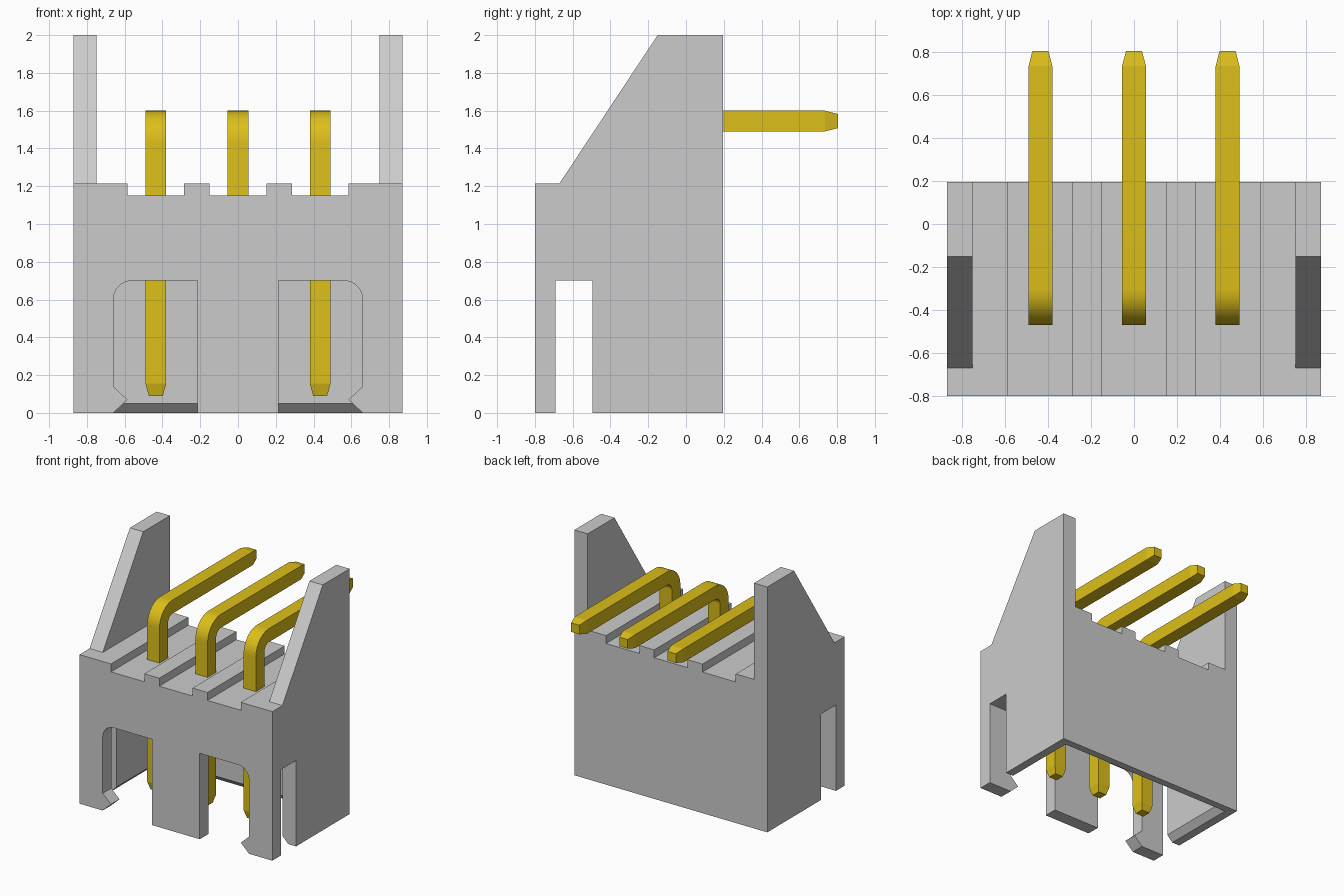
import bpy, bmesh, math

if "Cube" in bpy.data.objects:
    bpy.data.objects.remove(bpy.data.objects["Cube"])


def finish(name, bm):
    bmesh.ops.recalc_face_normals(bm, faces=bm.faces)
    me = bpy.data.meshes.new(name)
    bm.to_mesh(me)
    bm.free()
    ob = bpy.data.objects.new(name, me)
    bpy.context.collection.objects.link(ob)
    return ob


def loft(name, loops):
    """Skin a closed solid through loops with equal point counts."""
    bm = bmesh.new()
    rings = [[bm.verts.new(p) for p in loop] for loop in loops]
    n = len(rings[0])
    for r, s in zip(rings, rings[1:]):
        for i in range(n):
            j = (i + 1) % n
            bm.faces.new((r[i], r[j], s[j], s[i]))
    bm.faces.new(rings[0])
    bm.faces.new(rings[-1])
    return finish(name, bm)


def prism(name, pts, axis, a, b):
    """Extrude a profile: axis 'x' takes (y, z) points, 'y' takes (x, z)."""
    place = (lambda p, t: (t, p[0], p[1])) if axis == 'x' else (lambda p, t: (p[0], t, p[1]))
    return loft(name, [[place(p, t) for p in pts] for t in (a, b)])


def cut(target, cutter):
    cutter.hide_render = True
    mod = target.modifiers.new("cut", 'BOOLEAN')
    mod.operation, mod.solver, mod.object = 'DIFFERENCE', 'EXACT', cutter
    bpy.context.view_layer.objects.active = target
    bpy.ops.object.modifier_apply(modifier=mod.name)
    bpy.data.objects.remove(cutter)


FRONT, BACK, HALF = -0.80, 0.195, 0.87
INNER, RIDGE, GROOVE, CEIL = 0.75, 1.215, 1.15, 0.70

# Housing: front outline with tall side wings and three grooves on top
right = [(HALF, 0), (HALF, 2), (INNER, 2), (INNER, RIDGE), (0.585, RIDGE),
         (0.585, GROOVE), (0.285, GROOVE), (0.285, RIDGE), (0.15, RIDGE), (0.15, GROOVE)]
outline = right + [(-x, z) for x, z in reversed(right)]
housing = prism("housing", outline, 'y', FRONT, BACK)

# Sloped front edge of the wings
cut(housing, prism("wing_slope", [(-0.67, RIDGE), (-0.15, 2), (-0.15, 2.2),
                                  (-1, 2.2), (-1, RIDGE)], 'x', -1, 1))


# Cavity open at the bottom, chamfered rim on the back and side walls
def cavity_loop(z, grow):
    x, y = INNER + grow, 0.085 + grow
    return [(-x, -0.69, z), (x, -0.69, z), (x, y, z), (-x, y, z)]


cut(housing, loft("cavity", [cavity_loop(-0.05, 0.1), cavity_loop(0.05, 0), cavity_loop(CEIL, 0)]))

# Slots through both side walls
cut(housing, prism("side_slots", [(-0.69, -0.1), (-0.495, -0.1), (-0.495, CEIL),
                                  (-0.69, CEIL)], 'x', -1, 1))

# Front windows with a rounded outer corner and a latch hook at the bottom
window = [(0.215, -0.1), (0.66, -0.1), (0.66, 0), (0.585, 0.07), (0.66, 0.14)]
window += [(0.56 + 0.1 * math.cos(a), 0.6 + 0.1 * math.sin(a))
           for a in (math.radians(11.25 * i) for i in range(9))]
window.append((0.215, CEIL))
for s in (-1, 1):
    cut(housing, prism("window", [(s * x, z) for x, z in window], 'y', -1, -0.6))

# Bent square pins with tapered tips
gold = bpy.data.materials.new("gold")
gold.diffuse_color = (0.72, 0.52, 0.01, 1)
gold.use_nodes = True
gold.node_tree.nodes["Principled BSDF"].inputs["Base Color"].default_value = gold.diffuse_color
PY, PZ, R, H, TIP = -0.415, 1.545, 0.115, 0.055, 0.037
path = [(PY, 0.09, 0, TIP), (PY, 0.155, 0, H)]
for i in range(13):
    a = math.radians(90 * i / 12)
    path.append((PY + R - R * math.cos(a), PZ - R + R * math.sin(a), a, H))
path += [(0.735, PZ, math.pi / 2, H), (0.805, PZ, math.pi / 2, TIP)]

for name, px in (("left_pin", -0.435), ("middle_pin", 0), ("right_pin", 0.435)):
    loops = [[(px + u * h, y + v * h * math.cos(a), z - v * h * math.sin(a))
              for u, v in ((-1, -1), (1, -1), (1, 1), (-1, 1))] for y, z, a, h in path]
    pin = loft(name, loops)
    pin.data.materials.append(gold)
    bpy.ops.object.select_all(action='DESELECT')
    pin.select_set(True)
    bpy.context.view_layer.objects.active = pin
    bpy.ops.object.shade_smooth_by_angle(angle=math.radians(12))
